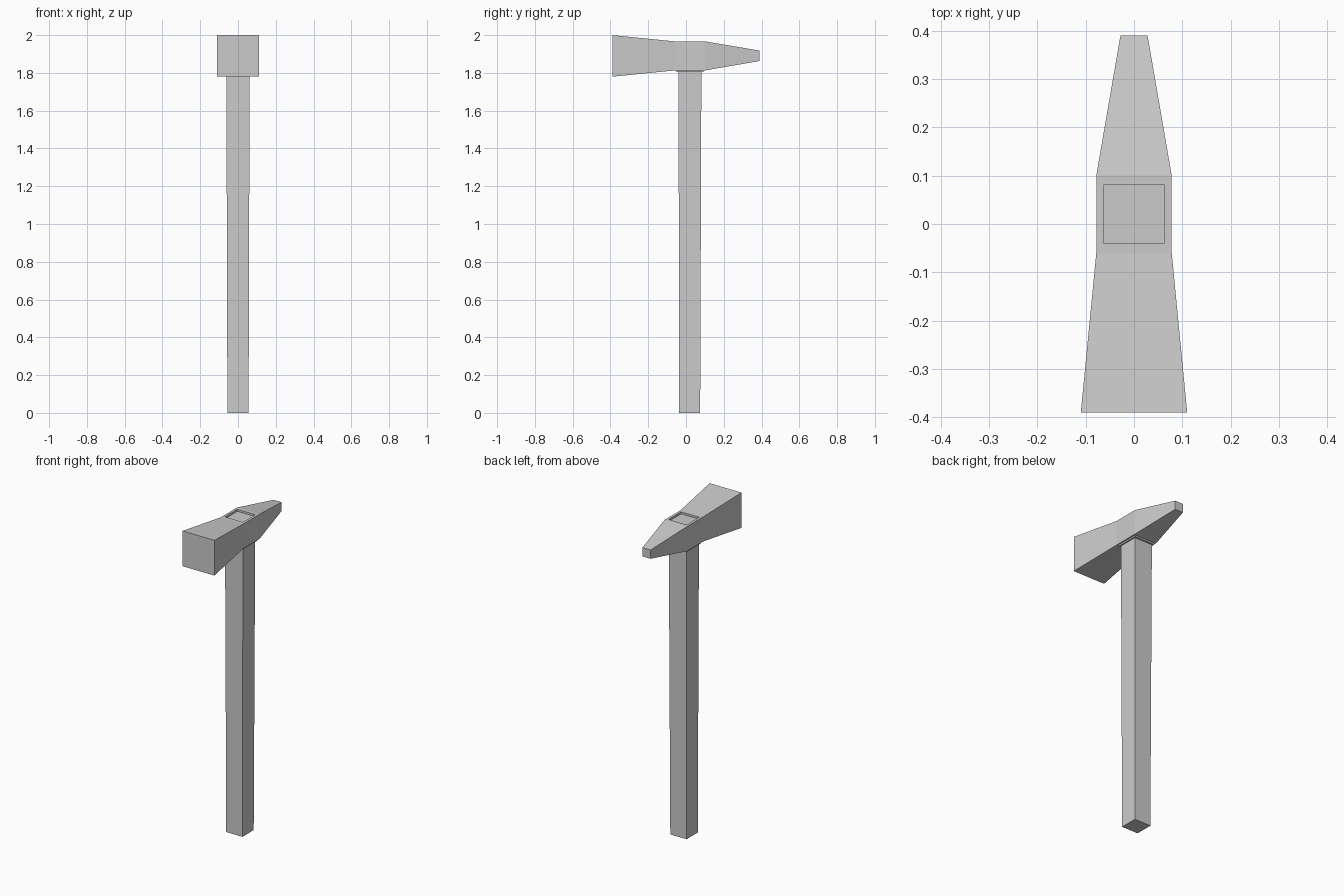
import bpy, bmesh

if "Cube" in bpy.data.objects:
    bpy.data.objects.remove(bpy.data.objects["Cube"])


def loft(name, rings):
    """Closed solid through a list of four-cornered rings."""
    bm = bmesh.new()
    loops = [[bm.verts.new(p) for p in ring] for ring in rings]
    for a, b in zip(loops, loops[1:]):
        for i in range(4):
            j = (i + 1) % 4
            bm.faces.new((a[i], a[j], b[j], b[i]))
    bm.faces.new(loops[0])
    bm.faces.new(loops[-1])
    bmesh.ops.recalc_face_normals(bm, faces=bm.faces)
    mesh = bpy.data.meshes.new(name)
    bm.to_mesh(mesh)
    bm.free()
    obj = bpy.data.objects.new(name, mesh)
    bpy.context.collection.objects.link(obj)
    return obj


def upright(y, w, z0, z1):
    return [(-w, y, z0), (w, y, z0), (w, y, z1), (-w, y, z1)]


def level(z, w, y0, y1):
    return [(-w, y0, z), (w, y0, z), (w, y1, z), (-w, y1, z)]


# Head: square striking face, straight eye section, tapered peen
head = loft("hammer_head", [
    upright(-0.39, 0.11, 1.78, 2.0),
    upright(-0.06, 0.078, 1.813, 1.967),
    upright(0.10, 0.078, 1.813, 1.967),
    upright(0.39, 0.028, 1.863, 1.918),
])

# Shallow recess of the eye in the top of the head
cutter = loft("eye_cutter", [level(1.95, 0.062, -0.04, 0.082),
                             level(2.05, 0.062, -0.04, 0.082)])
cutter.hide_render = True
cut = head.modifiers.new("eye", 'BOOLEAN')
cut.operation = 'DIFFERENCE'
cut.solver = 'EXACT'
cut.object = cutter
bpy.context.view_layer.objects.active = head
bpy.ops.object.modifier_apply(modifier=cut.name)
bpy.data.objects.remove(cutter)

# Thin collar under the head
loft("collar", [level(1.804, 0.07, -0.05, 0.093),
                level(1.82, 0.07, -0.05, 0.093)])

# Slightly tapered square handle, ending just below the eye rim
loft("handle", [level(0.0, 0.056, -0.036, 0.075),
                level(1.955, 0.062, -0.04, 0.082)])
